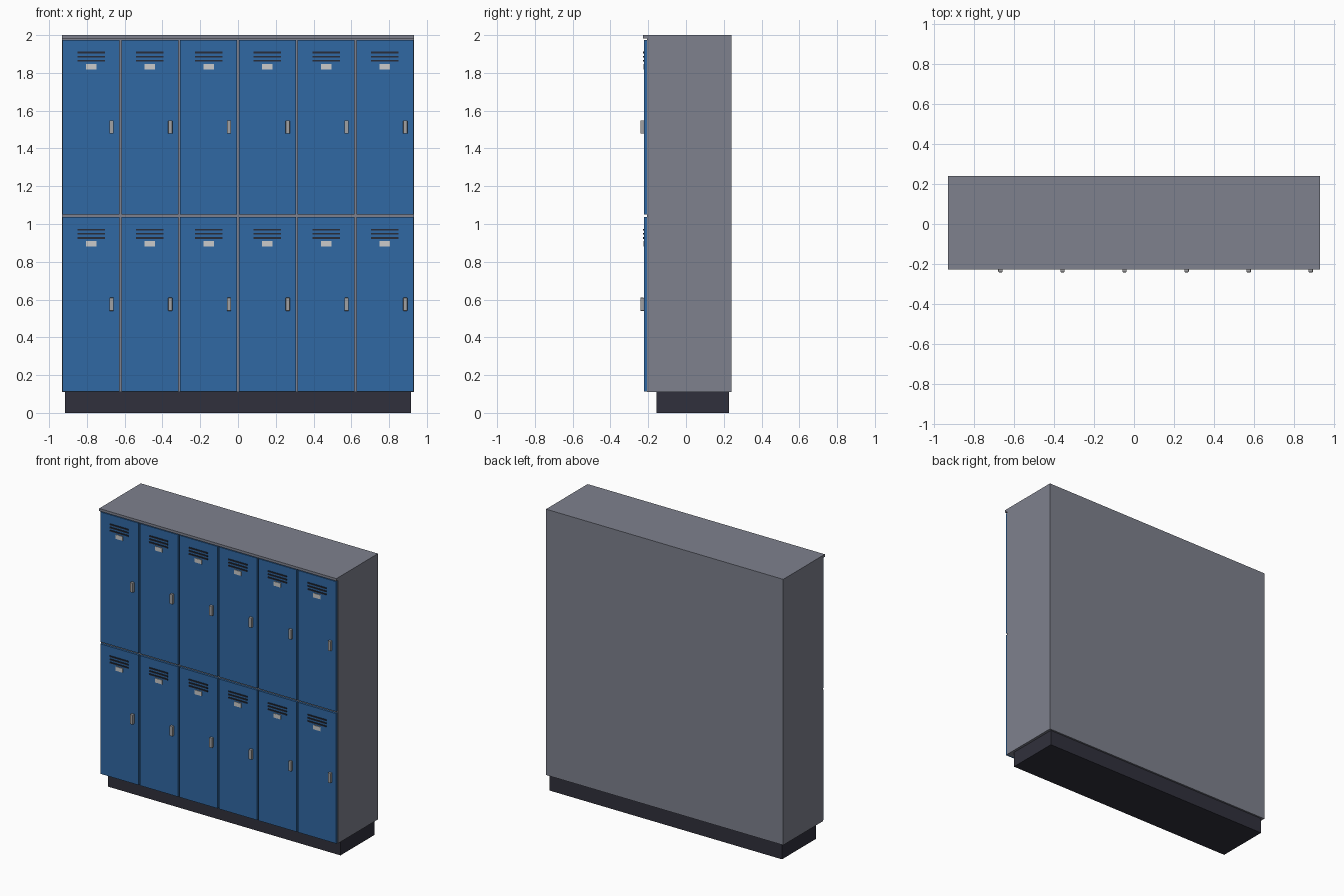
import bpy

cube = bpy.data.objects.get("Cube")
if cube:
    bpy.data.objects.remove(cube, do_unlink=True)


def material(name, color, metallic=0.0):
    m = bpy.data.materials.new(name)
    m.use_nodes = True
    m.diffuse_color = (*color, 1)
    bsdf = next(n for n in m.node_tree.nodes if n.type == 'BSDF_PRINCIPLED')
    bsdf.inputs["Base Color"].default_value = (*color, 1)
    bsdf.inputs["Metallic"].default_value = metallic
    return m


BODY = material("grey_steel", (0.21, 0.22, 0.27))
BLUE = material("blue_paint", (0.03, 0.14, 0.37))
DARK = material("dark_plinth", (0.03, 0.03, 0.045))
SLOT = material("dark_slot", (0.02, 0.025, 0.04))
LABEL = material("pale_label", (0.75, 0.75, 0.75))
METAL = material("handle_metal", (0.36, 0.36, 0.37))


def box(name, xs, ys, zs, mat, bevel=0):
    """Box spanning the given (min, max) range on each axis."""
    spans = (xs, ys, zs)
    bpy.ops.mesh.primitive_cube_add(size=1, location=[(a + b) / 2 for a, b in spans])
    ob = bpy.context.object
    ob.name = name
    ob.scale = [b - a for a, b in spans]
    bpy.ops.object.transform_apply(location=False, rotation=False, scale=True)
    ob.data.materials.append(mat)
    if bevel:
        mod = ob.modifiers.new("edge_bevel", 'BEVEL')
        mod.width = bevel
        mod.segments = 2
    return ob


def centred(c, size):
    return (c - size / 2, c + size / 2)


COLUMNS, ROWS = 6, 2
HALF_WIDTH = 0.933
PITCH = 2 * HALF_WIDTH / COLUMNS
BOTTOM, ROW_STEP = 0.113, 0.938
DOOR_W, DOOR_H = PITCH - 0.01, 0.924
BODY_FRONT, DOOR_FRONT = -0.207, -0.222

# Carcass, top lip and recessed plinth
box("cabinet_body", (-HALF_WIDTH, HALF_WIDTH), (BODY_FRONT, 0.24), (0.11, 2), BODY)
box("top_lip", (-HALF_WIDTH, HALF_WIDTH), (-0.227, BODY_FRONT), (1.982, 2), BODY)
box("plinth", (-0.915, 0.915), (-0.155, 0.228), (0, 0.11), DARK)

# Doors with vents, label holder and handle
for row in range(ROWS):
    for col in range(COLUMNS):
        tag = f"{row + 1}_{col + 1}"
        x = -HALF_WIDTH + PITCH * (col + 0.5)
        z = BOTTOM + ROW_STEP * row
        box(f"door_{tag}", centred(x, DOOR_W), (DOOR_FRONT, BODY_FRONT),
            (z, z + DOOR_H), BLUE)
        for i in range(3):
            box(f"vent_{tag}_{i + 1}", centred(x, 0.146), (-0.228, DOOR_FRONT),
                centred(z + 0.857 - 0.022 * i, 0.009), SLOT)
        box(f"label_holder_{tag}", centred(x, 0.056), (-0.226, DOOR_FRONT),
            centred(z + 0.782, 0.03), LABEL)
        box(f"handle_{tag}", centred(x + 0.108, 0.022), (-0.242, DOOR_FRONT),
            centred(z + 0.462, 0.07), METAL, bevel=0.003)
